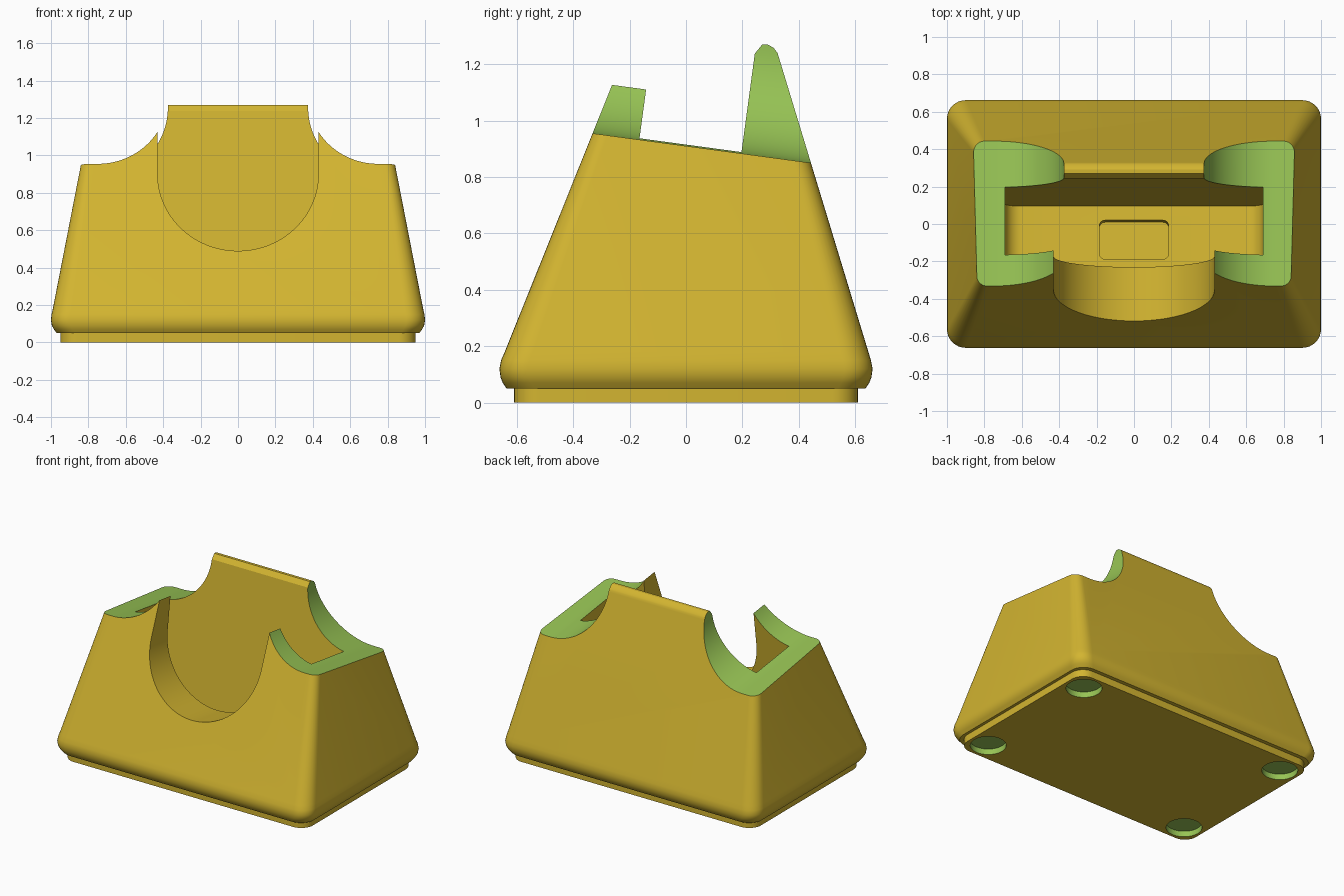
import bpy, bmesh
from math import sin, cos, pi, radians
from mathutils import Matrix, Vector

if "Cube" in bpy.data.objects:
    bpy.data.objects.remove(bpy.data.objects["Cube"])

TILT = Matrix.Rotation(radians(-7.7), 4, 'X')   # the cradle leans back
FLAT = Matrix.Identity(4)


def material(name, rgb):
    m = bpy.data.materials.new(name)
    m.use_nodes = True
    colour = (*rgb, 1)
    m.diffuse_color = colour
    node = m.node_tree.nodes["Principled BSDF"]
    node.inputs["Base Color"].default_value = colour
    node.inputs["Roughness"].default_value = 0.6
    return m


MATERIALS = [material("mustard yellow", (0.65, 0.46, 0.03)),
             material("leaf green", (0.31, 0.55, 0.09))]
YELLOW, GREEN = 0, 1


def loft(name, rings, colour=YELLOW):
    """Closed solid through rings that have equal point counts."""
    bm = bmesh.new()
    loops = [[bm.verts.new(p) for p in ring] for ring in rings]
    n = len(loops[0])
    for low, high in zip(loops, loops[1:]):
        for i in range(n):
            j = (i + 1) % n
            bm.faces.new((low[i], low[j], high[j], high[i]))
    bm.faces.new(loops[0])
    bm.faces.new(loops[-1])
    bmesh.ops.recalc_face_normals(bm, faces=bm.faces)
    for f in bm.faces:
        f.material_index = colour
    mesh = bpy.data.meshes.new(name)
    bm.to_mesh(mesh)
    bm.free()
    for m in MATERIALS:
        mesh.materials.append(m)
    obj = bpy.data.objects.new(name, mesh)
    bpy.context.collection.objects.link(obj)
    return obj


def arc(cx, cy, r, start, end, steps=32):
    angles = [radians(start + (end - start) * i / steps) for i in range(steps + 1)]
    return [(cx + r * cos(a), cy + r * sin(a)) for a in angles]


def rounded_rect(x0, x1, y0, y1, r):
    return (arc(x1 - r, y1 - r, r, 0, 90, 8) + arc(x0 + r, y1 - r, r, 90, 180, 8)
            + arc(x0 + r, y0 + r, r, 180, 270, 8) + arc(x1 - r, y0 + r, r, 270, 360, 8))


def upright(name, outline, z0, z1, frame=FLAT, colour=YELLOW):
    return loft(name, [[frame @ Vector((x, y, z)) for x, y in outline] for z in (z0, z1)], colour)


def front_to_back(name, outline, y0, y1, colour=YELLOW):
    """Front outline swept along the leaning depth direction."""
    return loft(name, [[TILT @ Vector((x, y, z)) for x, z in outline] for y in (y0, y1)], colour)


def cut(target, cutter):
    cutter.hide_render = True
    mod = target.modifiers.new("cut", 'BOOLEAN')
    mod.operation = 'DIFFERENCE'
    mod.solver = 'EXACT'
    mod.object = cutter
    bpy.context.view_layer.objects.active = target
    bpy.ops.object.modifier_apply(modifier=mod.name)
    bpy.data.objects.remove(cutter)


def smooth(obj):
    bpy.ops.object.select_all(action='DESELECT')
    obj.select_set(True)
    bpy.context.view_layer.objects.active = obj
    bpy.ops.object.shade_smooth_by_angle(angle=radians(25))


# Tapered body: rounded lower lip, sloping walls, rounded top ridge
def body_ring(z, hx, y0, y1):
    r = 0.1 - 0.06 * max(z - 0.18, 0)
    return [Vector((x, y, z)) for x, y in rounded_rect(-hx, hx, y0, y1, r)]


rings = [body_ring(z, hx, -hy, hy) for z, hx, hy in
         ((0.05, 0.97, 0.637), (0.07, 0.984, 0.65), (0.09, 0.995, 0.658),
          (0.12, 1.0, 0.662), (0.15, 0.997, 0.656))]
for z, drop in ((0.18, 0), (1.24, 0), (1.258, 0.008), (1.27, 0.025)):
    rise = z - 0.18
    rings.append(body_ring(z, 0.99 - 0.195 * rise,
                           -0.643 + 0.402 * rise, 0.647 - 0.304 * rise - drop))
body = loft("body", rings)

# Green scooped shoulders on both sides
for side in (1, -1):
    scoop = [(0.375, 1.8)] + arc(0.75, 1.277, 0.375, 180, 270) + [(1.3, 0.902), (1.3, 1.8)]
    cut(body, front_to_back("shoulder_cutter", [(side * x, z) for x, z in scoop],
                            -1.2, 1.2, GREEN))

# Deep leaning slot with rounded lower corners
slot = ([(-0.69, 1.8)] + arc(-0.6, 0.24, 0.09, 180, 270, 10)
        + arc(0.6, 0.24, 0.09, 270, 360, 10) + [(0.69, 1.8)])
cut(body, front_to_back("slot_cutter", slot, -0.289, 0.076))

# Round-bottomed opening through the front wall
opening = [(-0.43, 1.8)] + arc(0, 0.846, 0.43, 180, 360, 64) + [(0.43, 1.8)]
cut(body, front_to_back("opening_cutter", opening, -1.2, -0.2))

# Connector pocket in the slot floor
cut(body, upright("pocket_cutter", rounded_rect(-0.185, 0.185, -0.21, 0.0, 0.03),
                  0.07, 0.3, TILT))

# Chamfer along the front of the back ridge
chamfer = [(0.244, 1.238), (0.272, 1.272), (0.272, 1.4), (0.1, 1.4), (0.1, 1.238)]
cut(body, loft("chamfer_cutter", [[Vector((x, y, z)) for y, z in chamfer]
                                  for x in (-0.6, 0.6)]))
smooth(body)

# Inset base plate with four green foot recesses
base = upright("base_plate", rounded_rect(-0.95, 0.95, -0.61, 0.61, 0.09), 0, 0.05)
for sx in (1, -1):
    for sy in (1, -1):
        foot = arc(sx * 0.815, sy * 0.475, 0.115, 0, 348.75, 31)
        cut(base, upright("foot_cutter", foot, -0.1, 0.04, FLAT, GREEN))
smooth(base)
